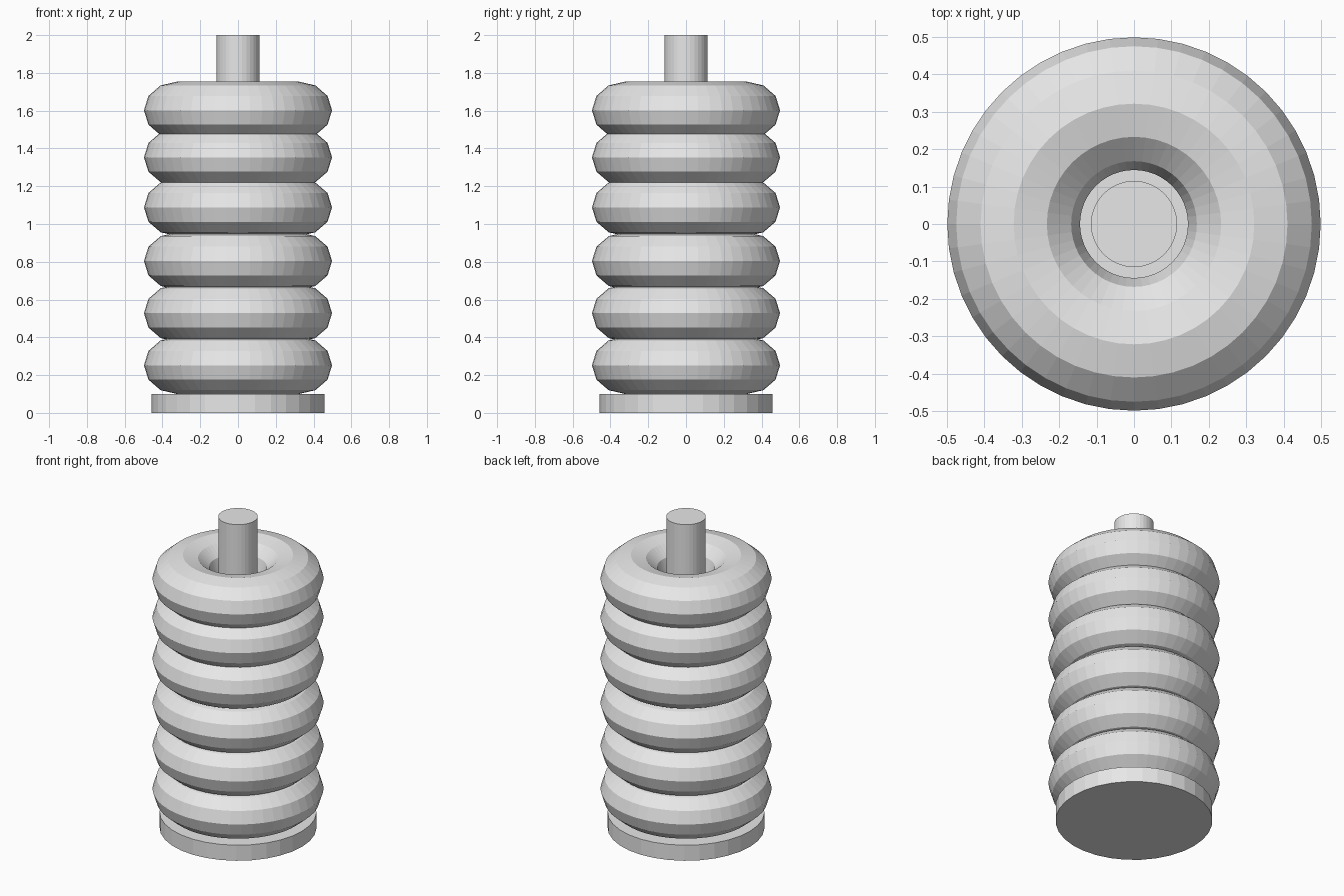
import bpy
import bmesh
from math import cos, sin, tau

cube = bpy.data.objects.get("Cube")
if cube:
    bpy.data.objects.remove(cube, do_unlink=True)

grey = bpy.data.materials.new("light grey")
grey.use_nodes = True
colour = (0.8, 0.8, 0.8, 1)
grey.diffuse_color = colour
grey.node_tree.nodes["Principled BSDF"].inputs["Base Color"].default_value = colour


def add_object(name, bm):
    mesh = bpy.data.meshes.new(name)
    bmesh.ops.recalc_face_normals(bm, faces=bm.faces)
    bm.to_mesh(mesh)
    bm.free()
    mesh.materials.append(grey)
    obj = bpy.data.objects.new(name, mesh)
    bpy.context.collection.objects.link(obj)


def cylinder(name, radius, bottom, top):
    bm = bmesh.new()
    bmesh.ops.create_cone(bm, cap_ends=True, segments=32, radius1=radius,
                          radius2=radius, depth=top - bottom)
    bmesh.ops.translate(bm, verts=bm.verts, vec=(0, 0, (top + bottom) / 2))
    add_object(name, bm)


def ring(name, z, major=0.321, minor=0.177, squash=0.86, around=48, section=12):
    """Slightly flattened ring with a faceted section."""
    bm = bmesh.new()
    loops = []
    for i in range(around):
        a = tau * i / around
        loop = []
        for j in range(section):
            b = tau * j / section
            r = major + minor * cos(b)
            loop.append(bm.verts.new((r * cos(a), r * sin(a),
                                      z + minor * squash * sin(b))))
        loops.append(loop)
    for i in range(around):
        here, there = loops[i], loops[(i + 1) % around]
        for j in range(section):
            k = (j + 1) % section
            bm.faces.new((here[j], there[j], there[k], here[k]))
    add_object(name, bm)


# Base plate and the rod standing on it
cylinder("base_plate", 0.457, 0, 0.1)
cylinder("centre_rod", 0.115, 0.05, 2)

# Stacked rings
for n, z in enumerate((0.252, 0.528, 0.804, 1.088, 1.353, 1.602), 1):
    ring(f"ring_{n}", z)
